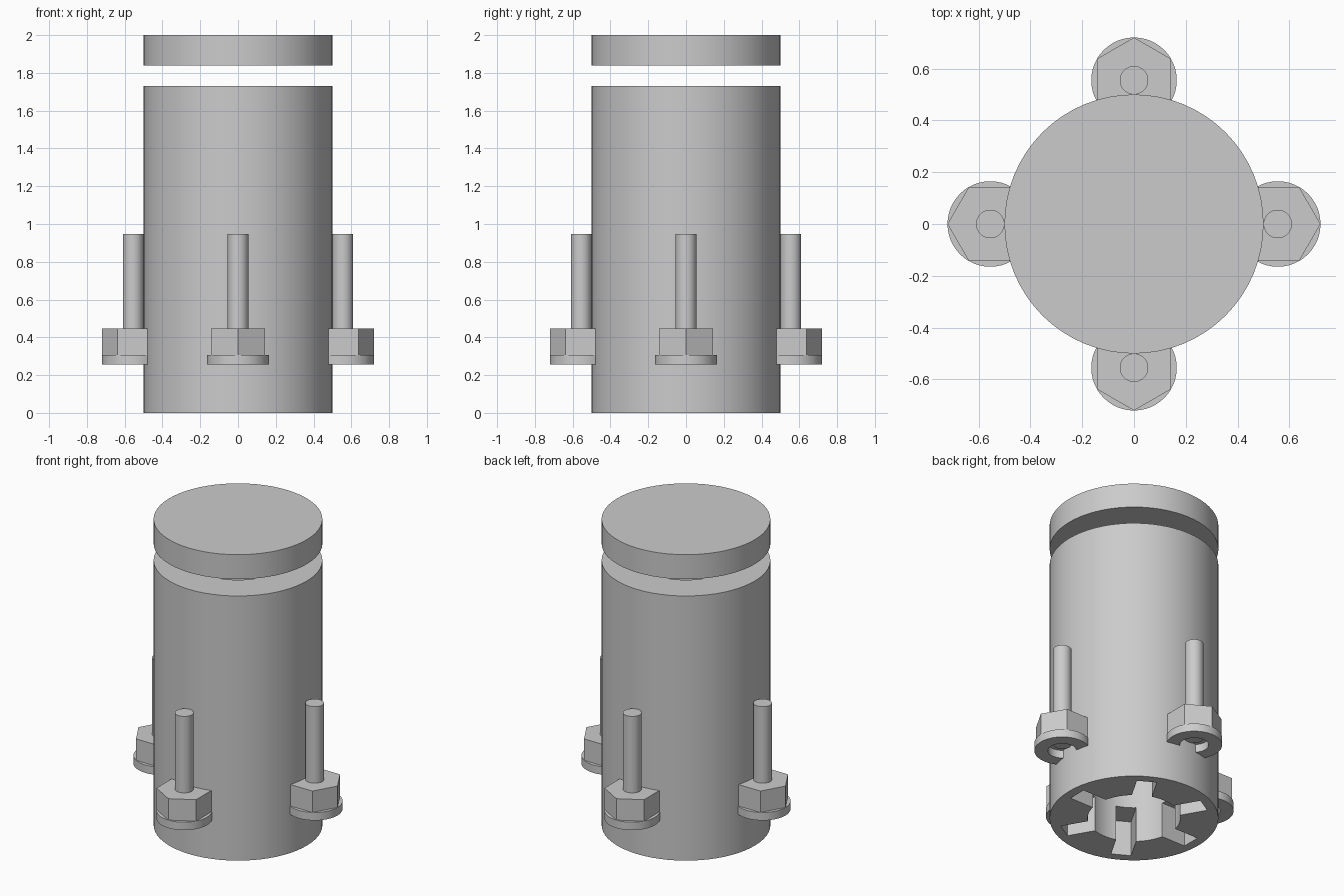
import bpy
from math import radians, pi, cos, sin

old = bpy.data.objects.get("Cube")
if old:
    bpy.data.objects.remove(old)

grey = bpy.data.materials.new("plain grey")
grey.use_nodes = True
grey.diffuse_color = (0.6, 0.6, 0.6, 1)
grey.node_tree.nodes["Principled BSDF"].inputs["Base Color"].default_value = (0.6, 0.6, 0.6, 1)


def prism(name, radius, z0, z1, sides=64, x=0, y=0, turn=0):
    """Upright cylinder or prism between two heights."""
    bpy.ops.mesh.primitive_cylinder_add(vertices=sides, radius=radius, depth=z1 - z0,
                                        location=(x, y, (z0 + z1) / 2), rotation=(0, 0, turn))
    ob = bpy.context.object
    ob.name = name
    ob.data.materials.append(grey)
    return ob


def cut(ob, cutter):
    """Subtract the cutter from the object and discard it."""
    mod = ob.modifiers.new("cut", "BOOLEAN")
    mod.operation = "DIFFERENCE"
    mod.solver = "EXACT"
    mod.object = cutter
    bpy.context.view_layer.objects.active = ob
    bpy.ops.object.modifier_apply(modifier=mod.name)
    bpy.data.objects.remove(cutter)


def smooth(ob):
    bpy.ops.object.select_all(action="DESELECT")
    ob.select_set(True)
    bpy.context.view_layer.objects.active = ob
    bpy.ops.object.shade_smooth_by_angle(angle=radians(30))


# Main body with a central bore and six radial slots in its base
body = prism("body", 0.5, 0, 1.73)
cut(body, prism("bore_cutter", 0.275, -0.1, 1.9))
for i in range(3):
    bpy.ops.mesh.primitive_cube_add(size=1, location=(0, 0, 0.06), rotation=(0, 0, i * pi / 3))
    slot = bpy.context.object
    slot.scale = (0.88, 0.12, 0.34)
    slot.data.materials.append(grey)
    cut(body, slot)
smooth(body)

# Separate lid above the body
smooth(prism("lid", 0.5, 1.84, 2.0))

# Four bolts around the body: washer, hex nut and rod
for side, quarter in (("left", 0), ("back", 1), ("right", 2), ("front", 3)):
    a = quarter * pi / 2
    x, y = 0.555 * cos(a), 0.555 * sin(a)
    washer = prism(side + "_washer", 0.165, 0.255, 0.307, 48, x, y)
    cut(washer, prism("washer_cutter", 0.085, 0.2, 0.4, 48, x, y))
    smooth(washer)
    prism(side + "_nut", 0.165, 0.307, 0.447, 6, x, y, a + pi / 2)
    smooth(prism(side + "_rod", 0.055, 0.3, 0.947, 32, x, y))
